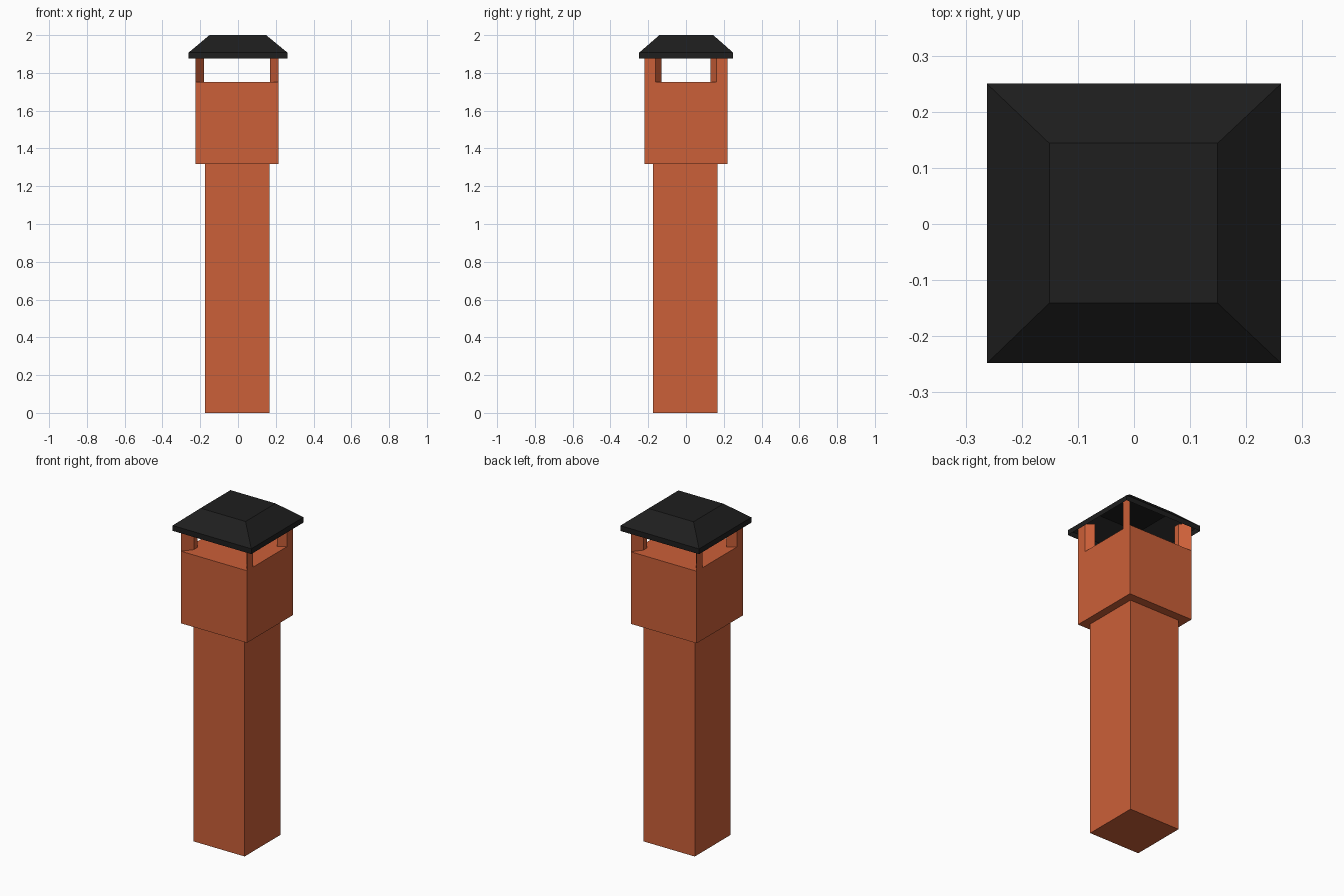
import bpy, bmesh

if "Cube" in bpy.data.objects:
    bpy.data.objects.remove(bpy.data.objects["Cube"])


def material(name, color):
    m = bpy.data.materials.new(name)
    m.diffuse_color = (*color, 1)
    m.use_nodes = True
    m.node_tree.nodes["Principled BSDF"].inputs["Base Color"].default_value = m.diffuse_color
    return m


clay = material("clay", (0.60, 0.115, 0.04))
black = material("black_metal", (0.013, 0.013, 0.013))


def rect(x0, x1, y0, y1):
    return [(x0, y0), (x1, y0), (x1, y1), (x0, y1)]


def loft(name, sections, mat, cap_bottom=True):
    """Bridge stacked (outline, z) sections into one flat-faced mesh."""
    bm = bmesh.new()
    rings = [[bm.verts.new((x, y, z)) for x, y in outline] for outline, z in sections]
    for a, b in zip(rings, rings[1:]):
        for i in range(len(a)):
            j = (i + 1) % len(a)
            bm.faces.new((a[i], a[j], b[j], b[i]))
    if cap_bottom:
        bm.faces.new(rings[0][::-1])
    bm.faces.new(rings[-1])
    mesh = bpy.data.meshes.new(name)
    bm.to_mesh(mesh)
    bm.free()
    mesh.materials.append(mat)
    obj = bpy.data.objects.new(name, mesh)
    bpy.context.collection.objects.link(obj)
    return obj


# Chimney stack: slim shaft stepping out to a wider head
shaft = rect(-0.176, 0.166, -0.174, 0.168)
head = rect(-0.225, 0.214, -0.22, 0.22)
loft("chimney_stack", [(shaft, 0), (shaft, 1.317), (head, 1.317), (head, 1.751)], clay)

# Four slanted corner posts reaching up inside the cap
cx = -0.0055
for sx, x_name in ((-1, "left"), (1, "right")):
    for sy, y_name in ((-1, "front"), (1, "back")):
        outer, inner = cx + sx * 0.2195, cx + sx * 0.175
        pts = [(outer, sy * 0.22), (outer, sy * 0.162),
               (inner, sy * 0.129), (inner, sy * 0.163)]
        if sx * sy < 0:
            pts.reverse()
        pts = pts[::1] if sx * sy < 0 else pts[::-1]
        # keep the outline counter-clockwise so faces point outward
        area = sum(a[0] * b[1] - b[0] * a[1] for a, b in zip(pts, pts[1:] + pts[:1]))
        if area < 0:
            pts.reverse()
        loft(f"{y_name}_{x_name}_post", [(pts, 1.751), (pts, 1.927)], clay,
             cap_bottom=False)

# Hollow rain cap: short vertical rim, sloped sides, flat top, open underneath
rim = rect(-0.262, 0.262, -0.248, 0.25)
top = rect(-0.151, 0.149, -0.141, 0.144)
loft("rain_cap", [(rim, 1.875), (rim, 1.907), (top, 2.0)], black, cap_bottom=False)
